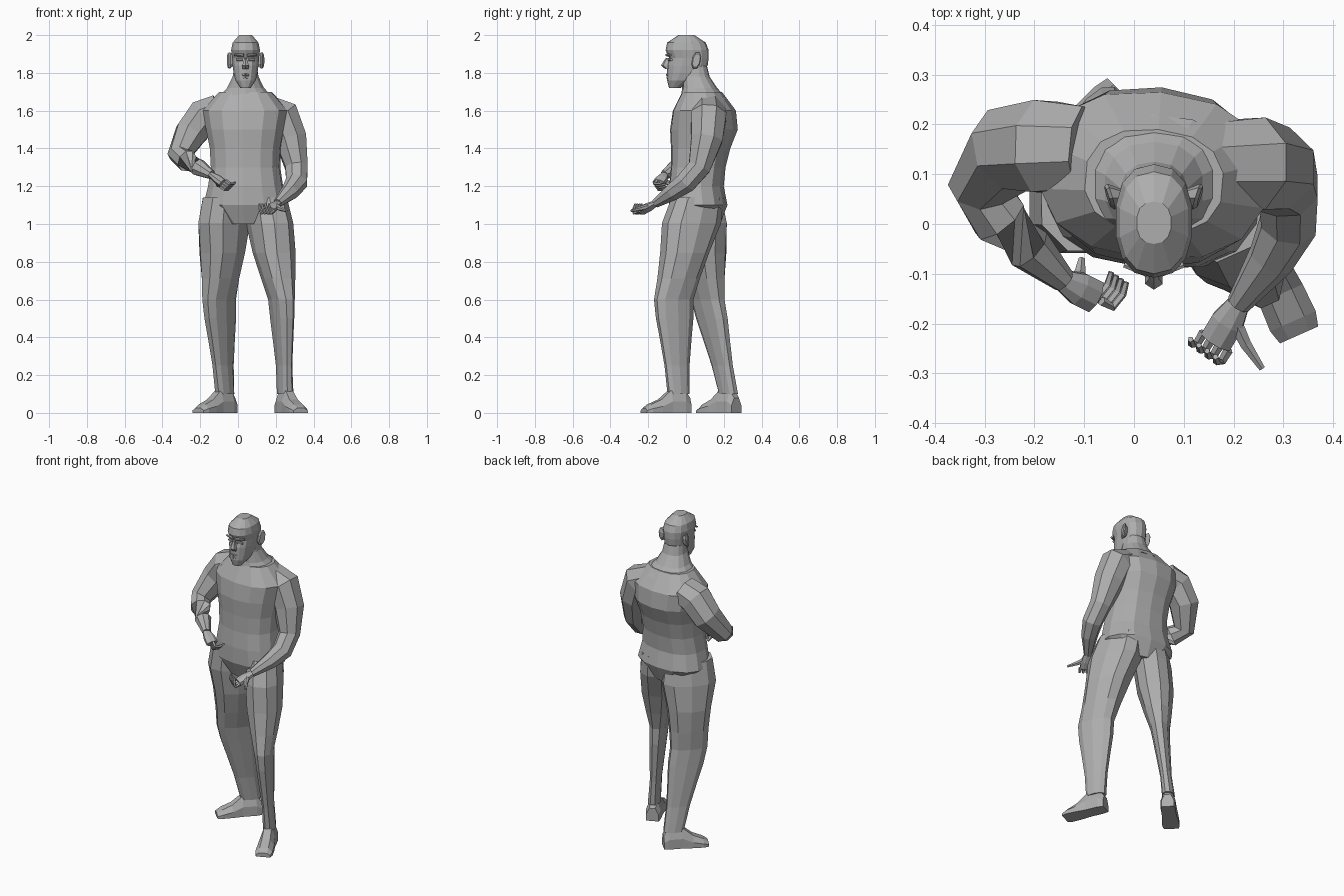
import bpy
import bmesh
import math
from mathutils import Vector, Matrix

cube = bpy.data.objects.get("Cube")
if cube:
    bpy.data.objects.remove(cube)

GREY = (.42, .42, .42, 1)
skin = bpy.data.materials.new("plain grey")
skin.use_nodes = True
skin.diffuse_color = GREY
skin.node_tree.nodes["Principled BSDF"].inputs["Base Color"].default_value = GREY
UP = Vector((0, 0, 1))


def loft(name, rings):
    """Skin a list of equal point rings, close both ends, shade flat."""
    bm = bmesh.new()
    loops = [[bm.verts.new(point) for point in ring] for ring in rings]
    count = len(loops[0])
    for low, high in zip(loops, loops[1:]):
        for i in range(count):
            j = (i + 1) % count
            bm.faces.new((low[i], low[j], high[j], high[i]))
    bm.faces.new(loops[0][::-1])
    bm.faces.new(loops[-1])
    bmesh.ops.recalc_face_normals(bm, faces=bm.faces)
    mesh = bpy.data.meshes.new(name)
    bm.to_mesh(mesh)
    bm.free()
    mesh.materials.append(skin)
    bpy.context.collection.objects.link(bpy.data.objects.new(name, mesh))


def oval(center, u, v, sides, power=.85):
    """Points of a squared-off oval spanned by the half axes u and v."""
    points = []
    for i in range(sides):
        angle = math.tau * (i + .5) / sides
        c, s = math.cos(angle), math.sin(angle)
        c = math.copysign(abs(c) ** power, c)
        s = math.copysign(abs(s) ** power, s)
        points.append(Vector(center) + u * c + v * s)
    return points


def stack(name, x, bottom, step, widths, fronts, backs, sides=14, yaw=0):
    """Loft evenly spaced level sections from half widths and a side outline."""
    turn = Matrix.Rotation(math.radians(yaw), 3, "Z")
    rings = []
    for i, (width, front, back) in enumerate(zip(widths, fronts, backs)):
        center = (x, (front + back) / 2, bottom + step * i)
        u = turn @ Vector((width, 0, 0))
        v = turn @ Vector((0, (back - front) / 2, 0))
        rings.append(oval(center, u, v, sides))
    loft(name, rings)


def tube(name, path, radii, sides=8, ref=UP, flat=1):
    """Loft round sections of the given radii along a path."""
    points = [Vector(p) for p in path]
    rings = []
    for i, (point, radius) in enumerate(zip(points, radii)):
        after, before = points[min(i + 1, len(points) - 1)], points[max(i - 1, 0)]
        tangent = (after - before).normalized()
        u = Vector(ref).cross(tangent).normalized()
        v = tangent.cross(u)
        rings.append(oval(point, u * radius, v * radius * flat, sides, 1))
    loft(name, rings)


# Torso and neck
MIDDLE = .04
stack("torso", MIDDLE, 1, .1,
      widths=(.1, .225, .2, .185, .19, .21, .23, .14),
      fronts=(-.05, -.09, -.09, -.08, -.08, -.085, -.07, -.02),
      backs=(.18, .22, .2, .21, .235, .275, .265, .19), yaw=-5)
stack("neck", MIDDLE, 1.66, .06,
      widths=(.16, .1, .07, .06), fronts=(-.03, -.02, -.02, -.02),
      backs=(.22, .165, .125, .11))

# Head
stack("head", MIDDLE, 1.72, .04,
      widths=(.028, .055, .065, .07, .073, .078, .07, .035),
      fronts=(-.09, -.1, -.1, -.1, -.09, -.108, -.1, -.04),
      backs=(-.03, .04, .09, .115, .12, .12, .105, .045))
stack("nose", MIDDLE, 1.82, .02,
      widths=(.018, .02, .012, .008), fronts=(-.11, -.132, -.12, -.106),
      backs=(-.08,) * 4, sides=6)


def face_bar(name, inner, outer, radii):
    """Low ridge across half of the face."""
    tube(name, (inner, outer), radii, sides=6)


for word, side in (("right", -1), ("left", 1)):
    def at(x, y, z):
        return Vector((MIDDLE + side * x, y, z))

    # Brows, eyelids and lips, mirrored across the face
    face_bar(word + "_brow", at(.01, -.1, 1.895), at(.06, -.082, 1.895), (.009, .006))
    face_bar(word + "_eyelid", at(.016, -.09, 1.87), at(.048, -.078, 1.87), (.007, .007))
    face_bar(word + "_upper_lip", at(0, -.098, 1.79), at(.028, -.088, 1.788), (.009, .004))
    face_bar(word + "_lower_lip", at(0, -.096, 1.775), at(.028, -.086, 1.78), (.009, .004))

    # Ear: slanted oval shell standing off the head
    length, height = Vector((side * .008, .024, 0)), Vector((0, .008, .046))
    loft(word + "_ear", [oval(at(off, .055, 1.866), length * size, height * size, 8)
                         for off, size in ((.062, .6), (.086, 1), (.093, .8))])


def leg(word, hip, knee, ankle, heading):
    """Leg bent at the knee, turned to the heading of its foot."""
    along = Vector((math.cos(heading), math.sin(heading), 0))
    across = UP.cross(along)
    joints = [Vector(j) for j in (hip, knee, ankle)]
    rings = []
    # Fraction of bone, half length and half width of each section
    for bone, sections in enumerate((
            ((-.2, .14, .1), (.1, .16, .11), (.45, .13, .105), (.75, .115, .08)),
            ((0, .11, .055), (.2, .105, .048), (.4, .09, .042), (.7, .07, .033),
             (1, .06, .037)))):
        for t, length, width in sections:
            center = joints[bone].lerp(joints[bone + 1], t)
            rings.append(oval(center, along * length, across * width, 10))
    loft(word + "_leg", rings)

    # Foot: wedge from heel to toe; reach from ankle, half width, height
    base = joints[-1] * 1
    base.z = 0
    rings = []
    for reach, width, height in ((-.06, .036, .08), (-.03, .042, .12), (.05, .042, .12),
                                 (.11, .048, .07), (.17, .05, .045), (.2, .042, .025)):
        sole, rise, half = base + along * reach, UP * height, across * width
        rings.append([sole - half, sole + half, sole + half + rise * .5,
                      sole + half * .5 + rise, sole - half * .5 + rise,
                      sole - half + rise * .5])
    loft(word + "_foot", rings)


leg("left", (.16, .04, 1.05), (.23, -.065, .6), (.25, -.04, .1), math.radians(-66))
leg("right", (-.07, .075, 1.05), (-.1, .115, .6), (-.07, .225, .1), math.radians(-135))


def arm(word, path, ref, knuckle, spread, curl, thumb_tip):
    """Arm along a path ending at the wrist, with palm, fingers and thumb."""
    tube(word + "_arm", path, (.09, .1, .09, .064, .06, .048, .025), ref=ref)
    wrist, knuckle, thumb_tip = Vector(path[-1]), Vector(knuckle), Vector(thumb_tip)
    spread, curl = Vector(spread), Vector(curl)
    forward = (knuckle - wrist).normalized() * .03
    tube(word + "_palm", (wrist - forward * .3, wrist.lerp(knuckle, .5), knuckle),
         (.022, .036, .036), flat=.65)
    for i, finger in enumerate(("index", "middle", "ring", "little")):
        base = knuckle + spread * (i / 3 - .5)
        tip = base + forward
        tube(f"{word}_{finger}_finger", (base, tip, tip + curl, tip + curl * 1.8 - forward * .4),
             (.01, .009, .008, .006), sides=5, ref=spread)
    root = wrist.lerp(knuckle, .3)
    tube(word + "_thumb", (root, root.lerp(thumb_tip, .5) + forward * .2, thumb_tip),
         (.017, .013, .007), sides=6)


arm("right", [(-.1, .15, 1.6), (-.18, .155, 1.57), (-.25, .15, 1.48), (-.31, .075, 1.365),
              (-.27, .01, 1.335), (-.21, -.05, 1.3), (-.14, -.115, 1.26)],
    ref=(.5, -.6, -.3), knuckle=(-.08, -.145, 1.215), spread=(-.03, .02, -.03),
    curl=(.02, .025, 0), thumb_tip=(-.105, -.07, 1.2))
arm("left", [(.15, .12, 1.6), (.235, .12, 1.57), (.28, .11, 1.45), (.31, .07, 1.3),
             (.31, 0, 1.22), (.275, -.07, 1.17), (.21, -.16, 1.11)],
    ref=(1, 0, 0), knuckle=(.165, -.235, 1.07), spread=(.05, -.035, 0),
    curl=(-.01, 0, .025), thumb_tip=(.257, -.29, 1.07))
